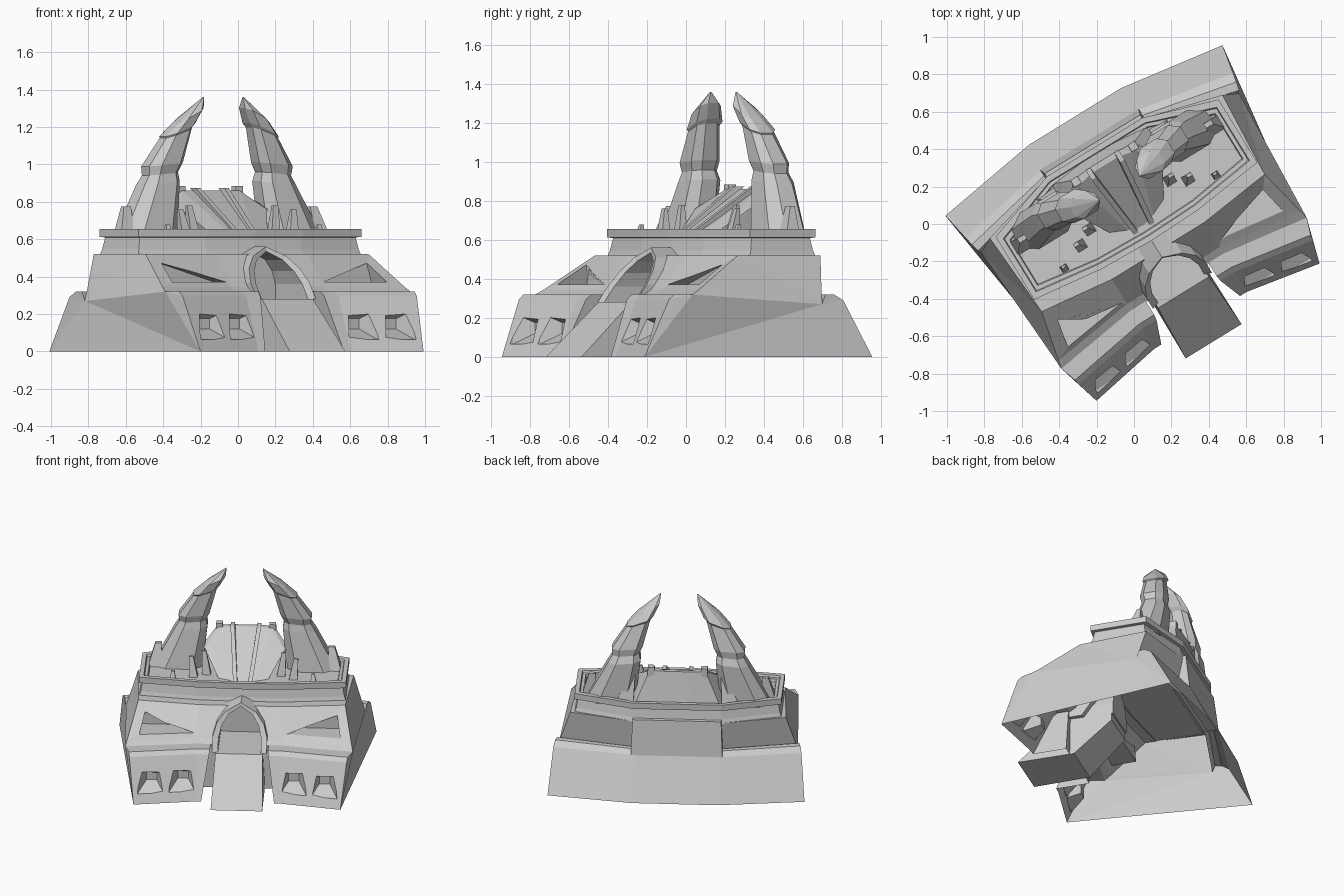
import bpy, bmesh, math
from mathutils import Matrix

if "Cube" in bpy.data.objects:
    bpy.data.objects.remove(bpy.data.objects["Cube"])

# The whole building is modelled square-on, then turned about z
PLACE = Matrix.Rotation(math.radians(31.6), 4, 'Z') @ Matrix.Translation((0.034, 0, 0))


def make(name, verts, faces):
    me = bpy.data.meshes.new(name)
    me.from_pydata(verts, [], faces)
    bm = bmesh.new()
    bm.from_mesh(me)
    bmesh.ops.transform(bm, matrix=PLACE, verts=bm.verts)
    bmesh.ops.triangulate(bm, faces=[f for f in bm.faces if len(f.verts) > 4])
    bmesh.ops.recalc_face_normals(bm, faces=bm.faces)
    bm.to_mesh(me)
    bm.free()
    ob = bpy.data.objects.new(name, me)
    bpy.context.collection.objects.link(ob)
    return ob


def loft(name, rings, start=True, end=True, closed=True):
    n = len(rings[0])
    verts = [p for r in rings for p in r]
    faces = []
    for i in range(len(rings) - 1):
        for j in range(n if closed else n - 1):
            k = (j + 1) % n
            faces.append((i*n + j, i*n + k, (i+1)*n + k, (i+1)*n + j))
    if start:
        faces.append(tuple(range(n)))
    if end:
        faces.append(tuple(range((len(rings)-1)*n, len(rings)*n)))
    return make(name, verts, faces)


def rect(u, v, z, du, dv):
    return [(u-du, v-dv, z), (u+du, v-dv, z), (u+du, v+dv, z), (u-du, v+dv, z)]


def prism_v(name, outline, v0, v1):
    return loft(name, [[(u, v, z) for u, z in outline] for v in (v0, v1)])


# Lower body: front to back section as (v at middle, v at ends, z, half width)
PROFILE = [(-.625, -.70, 0, .70), (-.50, -.575, .295, .735), (-.47, -.545, .32, .74),
           (-.385, -.455, .32, .77), (-.345, -.41, .345, .76), (-.19, -.14, .52, .70),
           (.46, .34, .52, .73), (.42, .30, .27, .81), (.44, .315, .32, .82),
           (.475, .36, .32, .83), (.51, .41, .29, .84), (.655, .566, 0, .87)]
rings = []
for side, inner in ((-1, 0), (-1, 1), (1, 1), (1, 0)):
    rings.append([(side*(.29 if inner else r), vm if inner else ve, z)
                  for vm, ve, z, r in PROFILE])
body = loft("lower_body", rings)

# Cutters: ramp gap, doorway, triangular windows and front niches
ARCH = [(1, .28), (1, .36), (.86, .43), (.56, .49), (0, .535)]


def arch(half, grow=0):
    right = [(f*half, z + (z-.28)/.255*grow) for f, z in ARCH]
    return right + [(-u, z) for u, z in right[-2::-1]]


cutters = [prism_v("gap_cutter", [(-.255, -.05), (.255, -.05), (.19, .36), (-.19, .36)], -1, -.39),
           prism_v("door_cutter", arch(.145), -.8, -.09)]
for s in (-1, 1):
    cutters.append(prism_v("window_cutter", [(s*.31, .372), (s*.65, .472), (s*.68, .372)], -.7, -.2))
    for r in (.375, .585):
        v = -.60 - .17*(r - .29)
        rows = []
        for dv, h, lo, hi in ((-.15, .1, .06, .25), (.0, .088, .065, .225), (.10, .035, .12, .175)):
            rows.append([(s*r-h, v+dv, lo), (s*r+h, v+dv, lo), (s*r+h, v+dv, hi), (s*r-h, v+dv, hi)])
        cutters.append(loft("niche_cutter", rows))
for c in cutters:
    c.hide_render = True
    m = body.modifiers.new("cut", 'BOOLEAN')
    m.operation = 'DIFFERENCE'
    m.solver = 'EXACT'
    m.object = c
bpy.context.view_layer.update()
dg = bpy.context.evaluated_depsgraph_get()
cut_mesh = bpy.data.meshes.new_from_object(body.evaluated_get(dg))
body.modifiers.clear()
body.data = cut_mesh
for c in cutters:
    bpy.data.objects.remove(c)
# The underside is open
bm = bmesh.new()
bm.from_mesh(body.data)
low = [f for f in bm.faces if all(abs(v.co.z) < .002 for v in f.verts)]
bmesh.ops.delete(bm, geom=low, context='FACES')
bm.to_mesh(body.data)
bm.free()


# Upper tier with overhanging rim and sunken deck
def outline(z, grow):
    f, b, r = -.09 - grow, .43 + grow, .67 + grow
    return [(-r, f+.055, z), (-.3, f+.005, z), (0, f-.005, z), (.3, f+.005, z), (r, f+.055, z),
            (r, b-.13, z), (.3, b, z), (-.3, b, z), (-r, b-.13, z)]


loft("upper_tier", [outline(z, g) for z, g in
     ((.515, .03), (.545, .02), (.61, .008), (.612, .03), (.655, .03), (.655, -.0),
      (.64, -.005), (.64, -.025), (.62, -.03))], start=False)

# Flush panel on the back wall
loft("back_panel", [rect(0, .45, .29, .31, .06), rect(0, .43, .54, .30, .05)])

# Entrance ramp and landing
RAMP = [(-.757, 0, .175), (-.45, .28, .16), (-.1, .28, .145), (-.1, .23, .145), (-.36, 0, .17)]
loft("entrance_ramp", [[(s*h, v, z) for v, z, h in RAMP] for s in (-1, 1)])

# Leaning arch frame round the doorway
inner, outer = arch(.145), arch(.185, .025)
frame = []
for (ui, zi), (uo, zo) in zip(inner, outer):
    vi, vo = -.42 + (zi-.28)*.75, -.42 + (zo-.28)*.75
    frame.append([(ui, vi+.12, zi), (ui, vi-.005, zi), (uo, vo-.02, zo), (uo, vo+.12, zo)])
loft("door_arch", frame)

# Bowl-shaped seat between the horns: rows run from front foot to back foot
ROWS = [[(.17, .03, .62), (.08, -.01, .62), (.04, -.03, .62)],
        [(.27, .20, .76), (.18, .33, .86), (.08, .35, .86)],
        [(.30, .22, .76), (.19, .37, .86), (.08, .38, .86)],
        [(.36, .24, .62), (.29, .41, .62), (.10, .43, .62)]]
loft("bowl", [row + [(-u, v, z) for u, v, z in row[::-1]] for row in ROWS],
     False, False, closed=False)

# Horn sections: z, u, v, half sizes and tilt
HORN = [(.60, .46, .26, .17, .11, 0), (.90, .365, .28, .11, .09, .1), (.95, .355, .275, .09, .075, .1),
        (1.0, .345, .27, .105, .085, .1), (1.17, .27, .25, .08, .068, .35),
        (1.185, .262, .25, .09, .077, .4), (1.265, .205, .225, .075, .062, .5),
        (1.36, .125, .205, .003, .003, 0)]
OCT = [(1, -.5), (1, .5), (.5, 1), (-.6, 1), (-1, .5), (-1, -.5), (-.6, -1), (.5, -1)]
for s, side in ((-1, "left"), (1, "right")):
    loft(side + "_horn", [[(s*(r + a*du), v + b*dv, z - k*a*du) for a, b in OCT]
                          for z, r, v, du, dv, k in HORN])
    # Ribs and corner post of the bowl
    loft(side + "_bowl_rib", [rect(s*.05, -.02, .62, .014, .03), rect(s*.09, .35, .875, .014, .03)])
    loft(side + "_bowl_post", [rect(s*.18, .355, .78, .025, .025), rect(s*.18, .355, .885, .022, .022)])
    # Wedge spikes around each horn: u, v, half size, top z, inward lean
    for r, v, h, top, lean in ((.615, .22, .045, .775, .03), (.335, .05, .03, .76, -.02),
                               (.475, -.01, .022, .68, 0), (.25, .10, .03, .78, -.02)):
        loft(side + "_spike", [rect(s*r, v, .60, h, h),
                               rect(s*(r-lean), v + h*.6, top, h*.5, h*.3)])
    # Buttress behind the horn foot
    loft(side + "_buttress", [rect(s*.36, .33, .61, .06, .06), rect(s*.30, .31, .87, .012, .02)])
